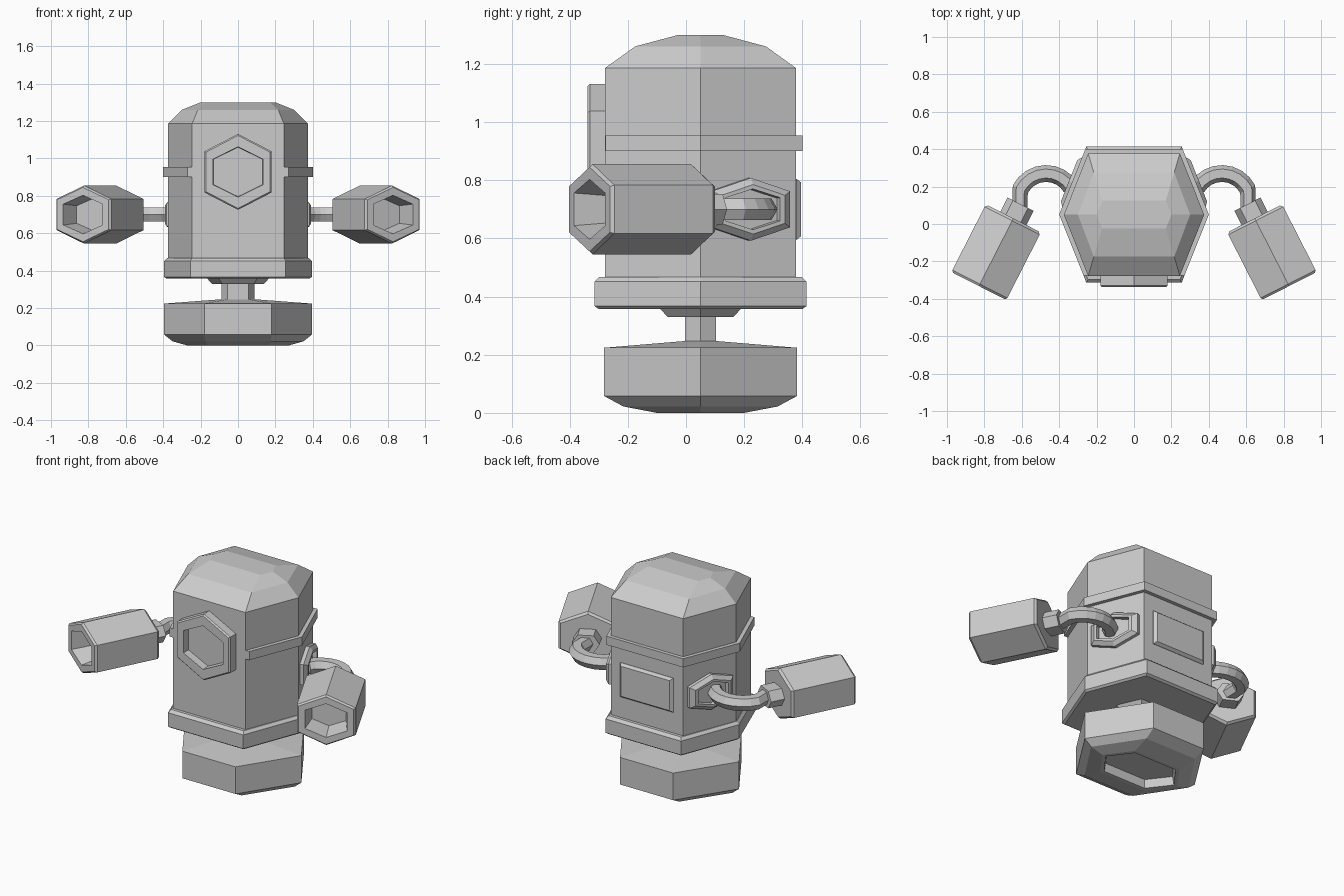
import bpy, bmesh
from math import sin, cos, radians
from mathutils import Vector


def skin(name, rings, mirror=False):
    """Join successive vertex rings into a closed solid with end caps."""
    bm = bmesh.new()
    sx = -1 if mirror else 1
    loops = [[bm.verts.new((p[0] * sx, p[1], p[2])) for p in r] for r in rings]
    n = len(loops[0])
    for a, b in zip(loops, loops[1:]):
        for i in range(n):
            j = (i + 1) % n
            bm.faces.new((a[i], a[j], b[j], b[i]))
    bm.faces.new(loops[0])
    bm.faces.new(loops[-1])
    bmesh.ops.recalc_face_normals(bm, faces=bm.faces)
    mesh = bpy.data.meshes.new(name)
    bm.to_mesh(mesh)
    bm.free()
    obj = bpy.data.objects.new(name, mesh)
    bpy.context.collection.objects.link(obj)


def hexa(l, m, s):
    """Hexagon with tips at +-l and corners at (+-m, +-s)."""
    return [(l, 0), (m, s), (-m, s), (-l, 0), (-m, -s), (m, -s)]


def rect(w, h):
    return [(w, h), (-w, h), (-w, -h), (w, -h)]


def loft(name, rings, origin=(0, 0.05, 0), u=(1, 0, 0), v=(0, 1, 0), mirror=False):
    """Rings are (outline, height); height runs along u x v."""
    o, u, v = Vector(origin), Vector(u), Vector(v)
    n = u.cross(v)
    skin(name, [[o + u * a + v * b + n * h for a, b in pts] for pts, h in rings], mirror)


# Foot with tapered underside and recess
loft("foot", [
    (hexa(0.235, 0.14, 0.125), 0.05), (hexa(0.245, 0.145, 0.132), 0.0),
    (hexa(0.27, 0.16, 0.15), 0.0), (hexa(0.35, 0.175, 0.265), 0.022),
    (hexa(0.395, 0.18, 0.332), 0.058), (hexa(0.395, 0.18, 0.332), 0.224),
    (hexa(0.09, 0.055, 0.055), 0.247)])

# Neck between foot and body
loft("ankle", [(hexa(0.088, 0.057, 0.053), 0.23), (hexa(0.088, 0.057, 0.053), 0.34)])
loft("ankle_plate", [(hexa(0.14, 0.085, 0.113), 0.33), (hexa(0.168, 0.105, 0.143), 0.362)])

# Body with faceted dome
loft("body", [
    (hexa(0.375, 0.245, 0.328), 0.40), (hexa(0.375, 0.245, 0.328), 1.186),
    (hexa(0.30, 0.215, 0.225), 1.26), (hexa(0.20, 0.17, 0.075), 1.30)])

# Chamfered skirt round the bottom
loft("skirt", [
    (hexa(0.382, 0.247, 0.35), 0.357), (hexa(0.395, 0.255, 0.364), 0.367),
    (hexa(0.395, 0.255, 0.364), 0.452), (hexa(0.378, 0.246, 0.347), 0.468)])

# Belt round every side but the front
belt = [(0.26, 0.35), (0.40, 0), (0.27, -0.326), (-0.27, -0.326), (-0.40, 0), (-0.26, 0.35)]
loft("belt", [(belt, 0.90), (belt, 0.953)])

# Eye with recessed lens
loft("eye", [
    (hexa(0.203, 0.11, 0.18), -0.02), (hexa(0.203, 0.11, 0.18), 0.052),
    (hexa(0.195, 0.105, 0.172), 0.06), (hexa(0.134, 0.068, 0.134), 0.06),
    (hexa(0.132, 0.067, 0.132), 0.012)],
    (0, -0.278, 0.928), (0, 0, 1), (-1, 0, 0))

# Back panel
loft("back_panel", [
    (rect(0.18, 0.105), -0.02), (rect(0.18, 0.105), 0.003), (rect(0.165, 0.092), 0.019)],
    (0, 0.377, 0.70), (-1, 0, 0), (0, 0, 1))

# Arm directions
Z = 0.70
up = Vector((0, 0, 1))
face = Vector((-0.13, 0.328, 0)).normalized()
a = radians(27)
axis = Vector((sin(a), -cos(a), 0))
side = Vector((cos(a), sin(a), 0))
back = Vector((0.645, 0.03, Z))

# Arm path: an arc leaving the socket, then straight into the collar
path = []
for i in range(9):
    t = radians(150 + (27 - 150) * i / 8)
    path.append((Vector((0.47 + 0.155 * cos(t), 0.115 + 0.155 * sin(t), Z)),
                 Vector((cos(t), sin(t), 0))))
path.append((back - axis * 0.08, side))

for mirror, tag in ((False, "right"), (True, "left")):
    # Recessed socket on the rear side face
    loft(tag + "_socket", [
        (hexa(0.108, 0.062, 0.145), -0.02), (hexa(0.108, 0.062, 0.145), 0.02),
        (hexa(0.085, 0.048, 0.118), 0.04), (hexa(0.07, 0.04, 0.10), 0.04),
        (hexa(0.068, 0.038, 0.098), 0.015)],
        (0.31, 0.216, Z), up, -face, mirror)
    # Bent arm and wrist collar
    skin(tag + "_arm", [[p + s * x + up * y for x, y in hexa(0.045, 0.024, 0.037)]
                        for p, s in path], mirror)
    loft(tag + "_collar", [
        (hexa(0.078, 0.045, 0.052), -0.085), (hexa(0.078, 0.045, 0.052), 0.02)],
        back, side, up, mirror)
    # Hollow hand
    loft(tag + "_hand", [
        (hexa(0.142, 0.078, 0.152), 0.0), (hexa(0.155, 0.083, 0.165), 0.014),
        (hexa(0.155, 0.083, 0.165), 0.394), (hexa(0.145, 0.079, 0.155), 0.406),
        (hexa(0.103, 0.056, 0.118), 0.406), (hexa(0.085, 0.047, 0.096), 0.29)],
        back, up, -side, mirror)
